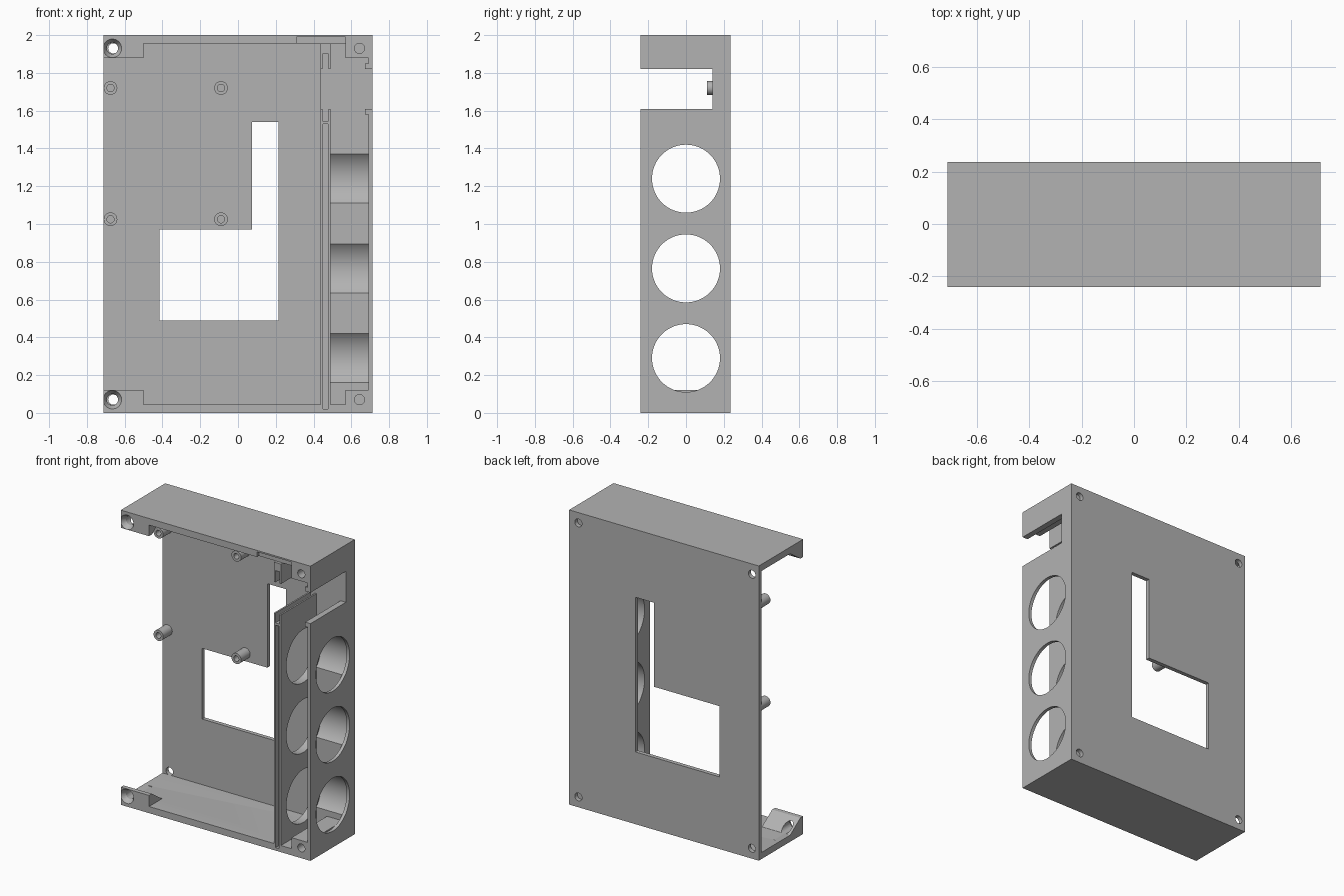
import bpy, bmesh, math
from mathutils import Matrix

if "Cube" in bpy.data.objects:
    bpy.data.objects.remove(bpy.data.objects["Cube"], do_unlink=True)

grey = bpy.data.materials.new("plain_grey")
grey.use_nodes = True
COLOUR = (0.448, 0.448, 0.448, 1)
grey.diffuse_color = COLOUR
grey.node_tree.nodes["Principled BSDF"].inputs["Base Color"].default_value = COLOUR

X, FRONT, BACK, TOP = 0.712, -0.24, 0.236, 2.0
WALL = 0.045          # top and bottom walls
PLATE = 0.208         # inner face of the back plate
IN0, IN1, OUT0 = 0.437, 0.49, 0.69   # inner wall and outer wall
HOLES = (0.29, 0.765, 1.24)


def add(name, bm):
    bmesh.ops.recalc_face_normals(bm, faces=bm.faces)
    me = bpy.data.meshes.new(name)
    bm.to_mesh(me)
    bm.free()
    me.materials.append(grey)
    ob = bpy.data.objects.new(name, me)
    bpy.context.collection.objects.link(ob)
    return ob


def box(name, x0, x1, y0, y1, z0, z1):
    bm = bmesh.new()
    bmesh.ops.create_cube(bm, size=1)
    for v in bm.verts:
        v.co = (x1 if v.co.x > 0 else x0, y1 if v.co.y > 0 else y0, z1 if v.co.z > 0 else z0)
    return add(name, bm)


def prism(name, points, axis, a, b):
    """Extrude a 2D outline: (x, z) along y, or (y, z) along x."""
    bm = bmesh.new()
    def put(p, d):
        return (p[0], d, p[1]) if axis == "y" else (d, p[0], p[1])
    face = bm.faces.new([bm.verts.new(put(p, a)) for p in points])
    out = bmesh.ops.extrude_face_region(bm, geom=[face])["geom"]
    step = (0, b - a, 0) if axis == "y" else (b - a, 0, 0)
    bmesh.ops.translate(bm, vec=step, verts=[v for v in out if isinstance(v, bmesh.types.BMVert)])
    return add(name, bm)


def rod(name, axis, centre, length, r, r2=None, sides=32):
    bm = bmesh.new()
    turn = Matrix.Rotation(math.pi / 2, 4, "Y" if axis == "x" else "X")
    bmesh.ops.create_cone(bm, cap_ends=True, segments=sides, radius1=r,
                          radius2=r if r2 is None else r2, depth=length,
                          matrix=Matrix.Translation(centre) @ turn)
    return add(name, bm)


def cut(ob, *cutters):
    bpy.context.view_layer.objects.active = ob
    for c in cutters:
        c.hide_render = True
        mod = ob.modifiers.new("cut", "BOOLEAN")
        mod.operation, mod.solver, mod.object = "DIFFERENCE", "EXACT", c
        bpy.ops.object.modifier_apply(modifier=mod.name)
        bpy.data.objects.remove(c, do_unlink=True)
    return ob


def round_holes(r):
    return [rod("cutter", "x", (0.58, 0, z), 0.6, r, sides=64) for z in HOLES]


def notch():
    return box("cutter", 0.3, 0.9, -0.5, 0.14, 1.61, 1.82)


def long_groove():
    return box("cutter", 0.45, 0.477, -0.5, FRONT + 0.03, 0.02, 1.53)


# Back plate with stepped opening and screw holes
back = box("back_plate", -X, X, PLATE, BACK, 0, TOP)
opening = [(-0.415, 0.49), (0.215, 0.49), (0.215, 1.54), (0.075, 1.54), (0.075, 0.97), (-0.415, 0.97)]
cut(back, prism("cutter", opening, "y", 0, 0.5))
for x in (-0.66, 0.643):
    for z in (0.07, 1.93):
        cut(back, rod("cutter", "y", (x, 0.22, z), 0.2, 0.027))

# Bottom and top walls
bottom = box("bottom_wall", -X, X, FRONT, PLATE, 0, WALL)
cut(bottom, long_groove())
top = box("top_wall", -X, X, FRONT, PLATE, TOP - WALL, TOP)
cut(top, box("cutter", 0.31, 0.57, -0.5, FRONT + 0.02, 1.9, 1.99))

# Outer side wall, with a thicker rim around its notch
outer = box("outer_side_wall", OUT0, X, FRONT, PLATE, WALL, TOP - WALL)
cut(outer, notch(), *round_holes(0.18))
rim = box("notch_rim", 0.672, OUT0, FRONT, 0.14, 1.58, 1.85)
cut(rim, notch())

# Inner wall with panel grooves
inner = box("inner_wall", IN0, IN1, FRONT, PLATE, WALL, TOP - WALL)
cut(inner, notch(), long_groove(),
    box("cutter", 0.448, 0.479, -0.5, 0.14, 1.545, 1.9), *round_holes(0.18))

# Cradle block between the walls
cradle = box("cradle_block", IN1, OUT0, 0.14, PLATE, WALL, TOP - WALL)
cut(cradle, *round_holes(0.191))

# Corner posts and wedge brackets, mirrored top and bottom
for side, flip in (("lower", False), ("upper", True)):
    def h(z):
        return TOP - z if flip else z
    z0, z1 = sorted((h(WALL), h(0.12)))
    post = box(side + "_corner_post", 0.57, OUT0, FRONT, PLATE, z0, z1)
    wedge = [(FRONT, h(WALL)), (FRONT, h(0.12)), (-0.21, h(0.12)), (-0.1, h(WALL))]
    bracket = prism(side + "_wedge_bracket", wedge, "x", -X, -0.5)
    wall = top if flip else bottom
    for ob in (post, bracket, wall):
        if ob != bracket:
            cut(ob, rod("cutter", "y", (0.643, 0, h(0.07)), 1, 0.027))
        if ob != post:
            cut(ob, rod("cutter", "y", (-0.665, -0.14, h(0.07)), 0.3, 0.03),
                rod("cutter", "y", (-0.665, FRONT + 0.015, h(0.07)), 0.05, 0.025, 0.055))

# Hollow standoffs on the back plate
for i, x in enumerate((-0.675, -0.09)):
    for j, z in enumerate((1.025, 1.72)):
        post = rod(f"standoff_{i}_{j}", "y", (x, 0.159, z), 0.098, 0.036)
        cut(post, rod("cutter", "y", (x, 0.14, z), 0.1, 0.019))

# Smooth the round surfaces and keep the edges sharp
bpy.ops.object.select_all(action="DESELECT")
for ob in bpy.context.collection.objects:
    if ob.type == "MESH":
        ob.select_set(True)
bpy.context.view_layer.objects.active = back
bpy.ops.object.shade_smooth_by_angle(angle=math.radians(30))
